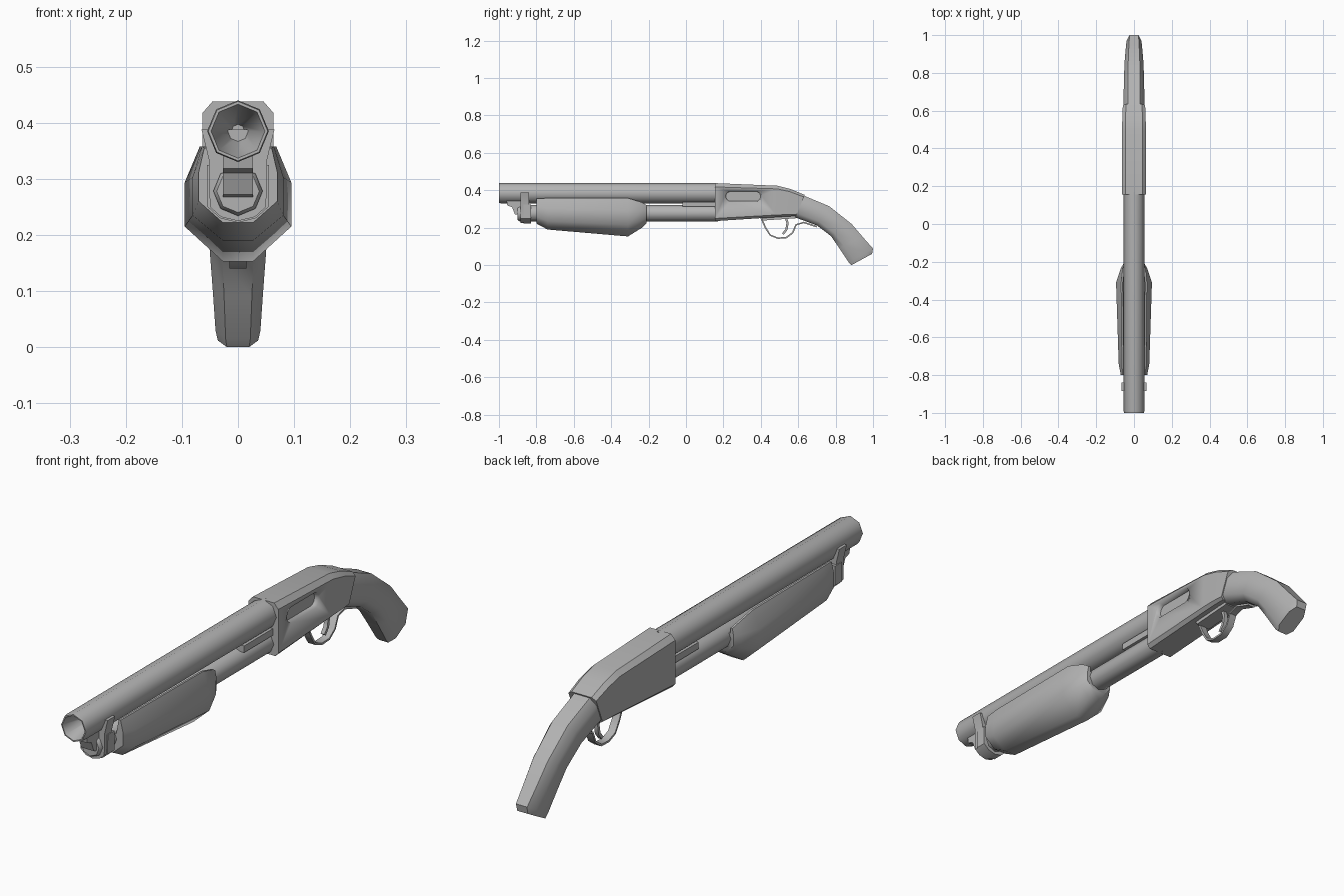
import bpy, bmesh, math
from mathutils import Vector

old = bpy.data.objects.get("Cube")
if old:
    bpy.data.objects.remove(old, do_unlink=True)

grey = bpy.data.materials.new("plain grey")
grey.use_nodes = True
grey.diffuse_color = (0.45, 0.45, 0.45, 1)
grey.node_tree.nodes["Principled BSDF"].inputs["Base Color"].default_value = grey.diffuse_color


def loft(name, rings, angle=30):
    """Skin a list of equal-sized rings and close both ends."""
    bm = bmesh.new()
    loops = [[bm.verts.new(p) for p in ring] for ring in rings]
    n = len(loops[0])
    for a, b in zip(loops, loops[1:]):
        for i in range(n):
            j = (i + 1) % n
            bm.faces.new((a[i], a[j], b[j], b[i]))
    bm.faces.new(loops[0])
    bm.faces.new(loops[-1])
    bmesh.ops.recalc_face_normals(bm, faces=bm.faces)
    mesh = bpy.data.meshes.new(name)
    bm.to_mesh(mesh)
    bm.free()
    mesh.materials.append(grey)
    obj = bpy.data.objects.new(name, mesh)
    bpy.context.collection.objects.link(obj)
    bpy.ops.object.select_all(action='DESELECT')
    obj.select_set(True)
    bpy.context.view_layer.objects.active = obj
    bpy.ops.object.shade_smooth_by_angle(angle=math.radians(angle))
    return obj


def mirrored(half):
    return half + [(-x, z) for x, z in reversed(half)]


def tube(name, z, steps, sides=8, angle=50):
    """Turned part along y from (y, radius) steps."""
    turn = [math.tau * i / sides for i in range(sides)]
    return loft(name, [[(r * math.sin(a), y, z + r * math.cos(a)) for a in turn]
                       for y, r in steps], angle)


def body(name, half, stations, angle=30):
    """Section stretched between bottom and top points, scaled to half width."""
    rings = []
    for y0, z0, y1, z1, w in stations:
        rings.append([(u * w, y0 + t * (y1 - y0), z0 + t * (z1 - z0))
                      for u, t in mirrored(half)])
    return loft(name, rings, angle)


def strap(name, path, width, thick):
    """Flat strip bent along a (y, z) path."""
    pts = [Vector(p) for p in path]
    stations = []
    for i, p in enumerate(pts):
        d = (pts[min(i + 1, len(pts) - 1)] - pts[max(i - 1, 0)]).normalized()
        off = Vector((-d.y, d.x)) * thick / 2
        stations.append((*(p - off), *(p + off), width))
    return body(name, [(1, 0), (1, 1)], stations, 50)


def extrude_y(name, half, y0, y1):
    return loft(name, [[(x, y, z) for x, z in mirrored(half)] for y in (y0, y1)])


def extrude_x(name, outline, x0, x1):
    return loft(name, [[(x, y, z) for y, z in outline] for x in (x0, x1)])


# Barrel with hollow muzzle, and magazine tube below it
tube("barrel", 0.385, [(-0.86, 0.012), (-0.99, 0.045), (-1, 0.048), (-1, 0.053),
                       (-0.99, 0.055), (0.17, 0.055)])
tube("magazine_tube", 0.278, [(-0.9, 0.038), (-0.89, 0.044), (0.17, 0.044)])
extrude_y("shell_lifter", [(0.04, 0.312), (0.04, 0.338)], -0.02, 0.17)

# Clamp and stepped lug under the muzzle
extrude_y("barrel_clamp", [(0, 0.225), (0.03, 0.232), (0.05, 0.25), (0.052, 0.335),
                           (0.065, 0.388)], -0.885, -0.84)
extrude_y("clamp_band", [(0, 0.222), (0.032, 0.23), (0.054, 0.25), (0.055, 0.325)],
          -0.87, -0.828)
extrude_x("front_lug", [(-0.96, 0.345), (-0.955, 0.318), (-0.93, 0.31), (-0.915, 0.272),
                        (-0.88, 0.262), (-0.88, 0.345)], -0.027, 0.027)

# Sliding fore-end: an open trough that swells towards the back
trough = []
for y, bottom, top, waist, wide, rim in [
        (-0.8, 0.222, 0.355, 0.26, 0.07, 0.06), (-0.74, 0.19, 0.358, 0.235, 0.081, 0.064),
        (-0.31, 0.153, 0.358, 0.215, 0.095, 0.068), (-0.235, 0.2, 0.335, 0.24, 0.07, 0.06),
        (-0.21, 0.225, 0.32, 0.255, 0.056, 0.05)]:
    half = [(0.027, bottom), (wide, waist), (wide, waist + 0.55 * (top - waist)),
            (rim, top), (rim - 0.008, top), (0.042, 0.3)]
    trough.append([(x, y, z) for x, z in mirrored(half)])
loft("fore_end", trough, 50)

# Receiver with a rounded port cut in its left side
receiver = body("receiver", [(0.8, 0), (1, 0.07), (1, 0.9), (0.72, 1)],
                [(0.155, 0.235, 0.155, 0.438, 0.063), (0.48, 0.256, 0.49, 0.424, 0.063),
                 (0.54, 0.26, 0.56, 0.406, 0.062), (0.588, 0.262, 0.635, 0.375, 0.059)])
slot = []
for x, r in [(0.046, 0.026), (0.08, 0.036)]:
    ring = []
    for i in range(16):
        a = math.tau * (i + 0.5) / 16
        side = 0.067 if math.cos(a) > 0 else -0.067
        ring.append((x, 0.306 + side + r * math.cos(a), 0.367 + r * math.sin(a)))
    slot.append(ring)
cutter = loft("port_cutter", slot)
cutter.hide_render = True
cut = receiver.modifiers.new("port", 'BOOLEAN')
cut.operation, cut.solver, cut.object = 'DIFFERENCE', 'EXACT', cutter
bpy.context.view_layer.objects.active = receiver
bpy.ops.object.modifier_apply(modifier=cut.name)
bpy.data.objects.remove(cutter, do_unlink=True)

# Curved grip
body("grip", [(0.55, 0), (1, 0.2), (1, 0.75), (0.6, 1)],
     [(0.583, 0.255, 0.628, 0.372, 0.055), (0.7, 0.212, 0.765, 0.315, 0.054),
      (0.775, 0.155, 0.885, 0.22, 0.05), (0.82, 0.09, 0.945, 0.15, 0.045),
      (0.87, 0.015, 1, 0.088, 0.04), (0.885, 0, 0.995, 0.06, 0.036)], 50)

# Trigger and its guard
strap("trigger_guard", [(0.4, 0.255), (0.425, 0.2), (0.45, 0.16), (0.49, 0.144),
                        (0.535, 0.146), (0.57, 0.172), (0.588, 0.215), (0.63, 0.228),
                        (0.7, 0.205)], 0.015, 0.008)
strap("trigger", [(0.53, 0.265), (0.543, 0.225), (0.537, 0.19), (0.518, 0.166)], 0.008, 0.012)
extrude_x("guard_mount", [(0.4, 0.262), (0.41, 0.238), (0.585, 0.25), (0.585, 0.27)],
          -0.03, 0.03)
